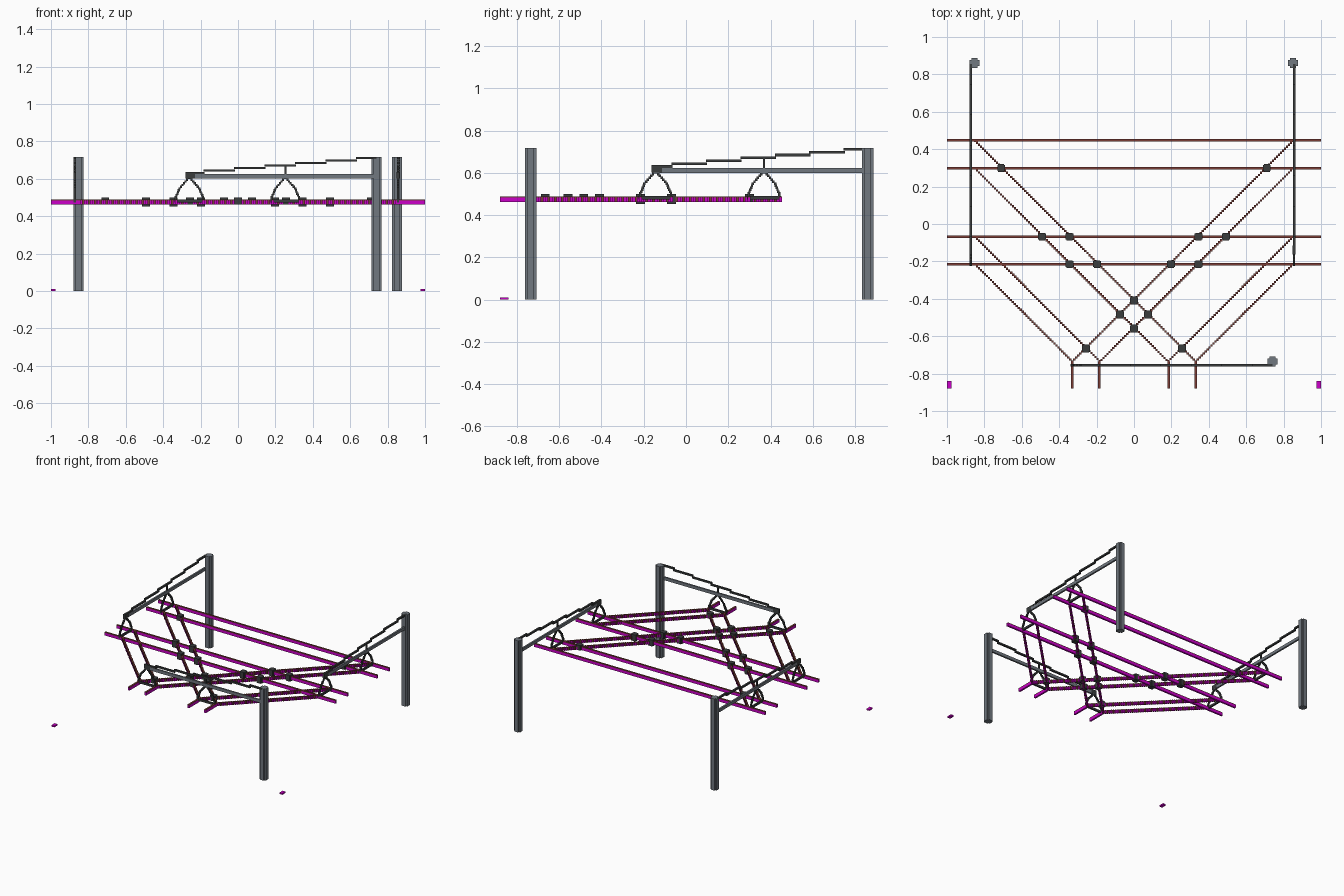
import bpy, bmesh, math
from mathutils import Vector, Matrix

cube = bpy.data.objects.get("Cube")
if cube:
    bpy.data.objects.remove(cube, do_unlink=True)


def material(name, rgb):
    m = bpy.data.materials.new(name)
    m.use_nodes = True
    m.diffuse_color = (*rgb, 1)
    m.node_tree.nodes["Principled BSDF"].inputs["Base Color"].default_value = (*rgb, 1)
    return m


MAGENTA, BROWN, DARK, STEEL = range(4)
MATS = [material("magenta", (0.60, 0.0, 0.58)),
        material("red_brown", (0.20, 0.047, 0.037)),
        material("dark_iron", (0.042, 0.046, 0.046)),
        material("steel_grey", (0.165, 0.188, 0.215))]
V = 0.0107            # unit block size
RAIL_Z, RAIL_TOP = 0.462, 0.488


def box(bm, lo, hi, mat):
    """Axis-aligned box from corner to corner."""
    lo, hi = Vector(lo), Vector(hi)
    size = hi - lo
    mtx = Matrix.Translation((lo + hi) / 2) @ Matrix.Diagonal((*size, 1))
    verts = bmesh.ops.create_cube(bm, size=1, matrix=mtx)["verts"]
    for f in {f for v in verts for f in v.link_faces}:
        f.material_index = mat


def finish(bm, name):
    me = bpy.data.meshes.new(name)
    for m in MATS:
        me.materials.append(m)
    bm.to_mesh(me)
    bm.free()
    ob = bpy.data.objects.new(name, me)
    bpy.context.collection.objects.link(ob)


def rail_piece(bm, x0, x1, y0, y1, body=MAGENTA):
    """Bar with a thin brown cap."""
    box(bm, (x0, y0, RAIL_Z), (x1, y1, RAIL_TOP - 0.005), body)
    box(bm, (x0, y0, RAIL_TOP - 0.005), (x1, y1, RAIL_TOP), BROWN)


def straight_rail(name, x0, x1, y0, y1):
    bm = bmesh.new()
    rail_piece(bm, x0, x1, y0, y1)
    finish(bm, name)


def diagonal_rail(name, start, length, side):
    """Staircase of blocks running inward and forward, every third one brown."""
    bm = bmesh.new()
    n = round(length / V)
    h = 0.006
    for i in range(n + 1):
        d = length * i / n
        x, y = side * (start[0] - d), start[1] - d
        rail_piece(bm, x - h, x + h, y - h, y + h, BROWN if i % 3 == 2 else MAGENTA)
    finish(bm, name)


# Cross rails and short front rails
W = 0.007
for i, y in enumerate((0.447, 0.299, -0.068, -0.215)):
    straight_rail(f"cross_rail_{i + 1}", -1, 1, y - W, y + W)
for side, label in ((1, "left"), (-1, "right")):
    for i, x in enumerate((0.33, 0.185)):
        straight_rail(f"front_rail_{label}_{i + 1}", side * x - W, side * x + W, -0.88, -0.735)
    # Diagonal rails
    for i, (y, d) in enumerate(((0.445, 1.18), (0.297, 1.035), (-0.068, 0.665), (-0.215, 0.52))):
        diagonal_rail(f"diagonal_rail_{label}_{i + 1}", (0.85, y), d, side)
    # Ground markers
    bm = bmesh.new()
    box(bm, (side * 0.9875 - 0.0125, -0.88, 0), (side * 0.9875 + 0.0125, -0.84, V), MAGENTA)
    finish(bm, f"ground_marker_{label}")

# Clamps where rails cross: x, y, bottom
crossings = [(0.71, 0.30, RAIL_Z), (0.492, -0.068, 0.452), (0.345, -0.068, 0.452),
             (0.345, -0.215, 0.452), (0.198, -0.215, 0.452), (0.074, -0.484, RAIL_Z),
             (0.257, -0.666, RAIL_Z)]
points = [(s * x, y, z) for x, y, z in crossings for s in (1, -1)]
points += [(0, -0.409, RAIL_Z), (0, -0.558, RAIL_Z)]
bm = bmesh.new()
for x, y, z in points:
    box(bm, (x - 0.021, y - 0.016, z), (x + 0.021, y + 0.016, 0.501), DARK)
    box(bm, (x - 0.016, y - 0.021, z), (x + 0.016, y + 0.021, 0.501), DARK)
finish(bm, "rail_clamps")


def post(name, x, y):
    """Round post made of a stepped cross section."""
    bm = bmesh.new()
    for a, b in ((2.5, 1.5), (1.5, 2.5)):
        box(bm, (x - a * V, y - b * V, 0), (x + a * V, y + b * V, 0.717), STEEL)
    finish(bm, name)


def gantry(name, place):
    """Arm, stepped stay and two hangers; t runs along the arm towards the post.
    place(t, w) gives the x, y position along and across the arm."""
    def bar(bm, t0, t1, z0, z1, mat, w=0.0065):
        a, b = place(t0, -w), place(t1, w)
        lo = (min(a[0], b[0]), min(a[1], b[1]), z0)
        hi = (max(a[0], b[0]), max(a[1], b[1]), z1)
        box(bm, lo, hi, mat)

    # Main arm
    bm = bmesh.new()
    bar(bm, -0.01, 0.985, 0.600, 0.624, STEEL)
    finish(bm, name + "_arm")

    # Stepped stay above the arm
    bm = bmesh.new()
    for i in range(7):
        t0 = -0.02 if i == 0 else 0.075 + (i - 1) * 0.163
        t1 = min(0.075 + i * 0.163 + 0.006, 1.0)
        z = 0.624 + i * 0.0135
        bar(bm, t0, t1, z, z + 0.0125, DARK, 0.007)
    bar(bm, -0.02, 0.03, 0.602, 0.637, DARK, 0.0075)
    bar(bm, 0.508, 0.518, 0.62, 0.67, DARK, 0.005)
    finish(bm, name + "_stay")

    # Forked hangers with a tie bar across the rails
    bm = bmesh.new()
    path = ((0.004, 0.604), (0.053, 0.548), (0.064, 0.520), (0.073, 0.503), (0.073, 0.485))
    for c in (0.0, 0.513):
        for s in (1, -1):
            for (a, za), (b, zb) in zip(path, path[1:]):
                n = math.ceil((za - zb) / V)
                for k in range(n + 1):
                    t = c + s * (a + (b - a) * k / n)
                    z = za + (zb - za) * k / n
                    bar(bm, t - 0.0058, t + 0.0058, z - 0.006, z + 0.006, DARK, 0.006)
        bar(bm, c - 0.08, c + 0.08, 0.474, 0.490, DARK, 0.006)
    finish(bm, name + "_hangers")


# Front gantry and two side gantries, each with its post
post("front_post", 0.74, -0.735)
gantry("front_gantry", lambda t, w: (-0.26 + t, -0.755 + w))
for x, post_x, label in ((0.856, 0.85, "left"), (-0.873, -0.852, "right")):
    post(f"side_post_{label}", post_x, 0.86)
    gantry(f"side_gantry_{label}", lambda t, w, x=x: (x + w, -0.144 + t))
